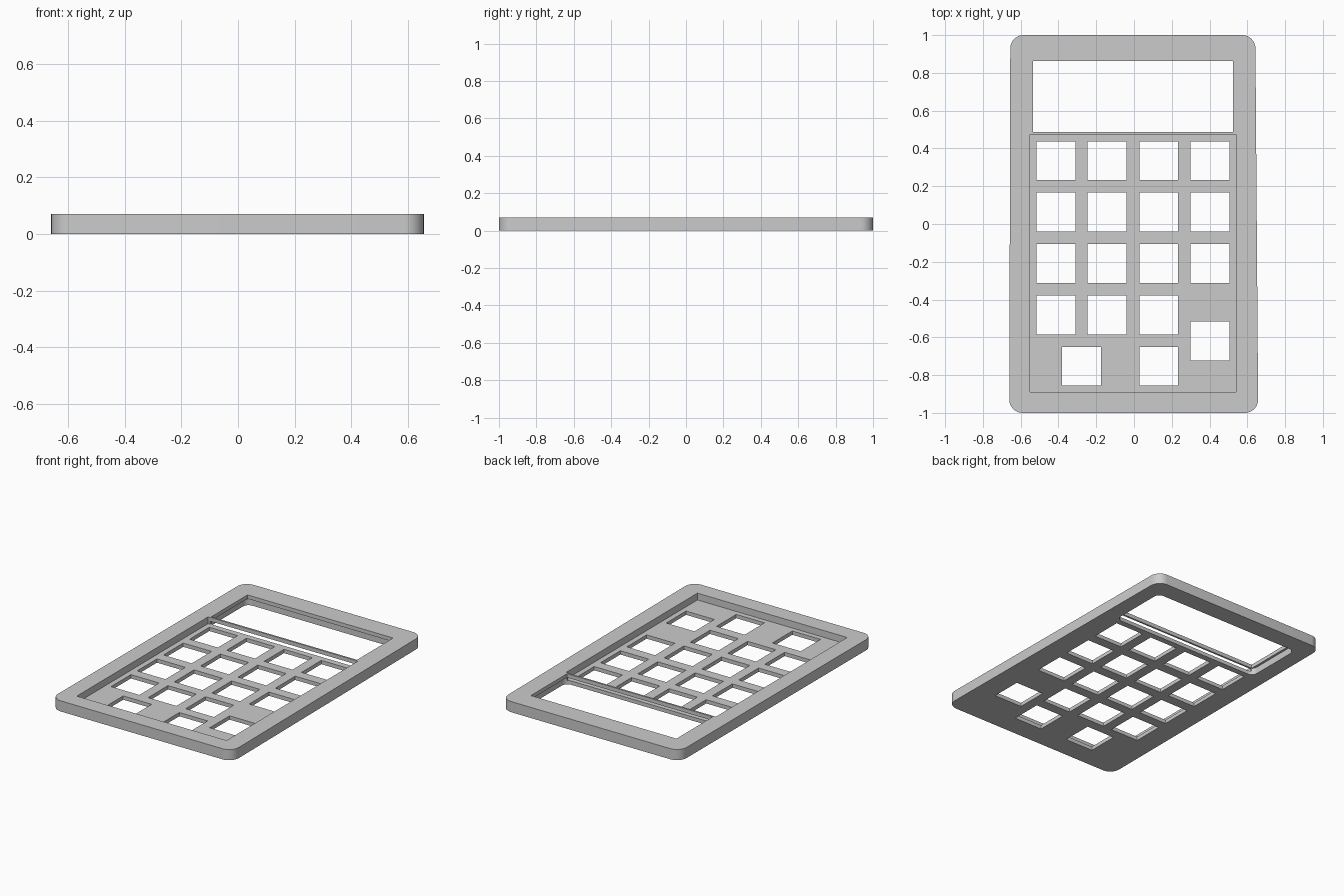
import bpy, bmesh, math

cube = bpy.data.objects.get("Cube")
if cube:
    bpy.data.objects.remove(cube)

TOP = 0.07       # full height
FLOOR = 0.025    # keypad plate thickness
RAIL = 0.045     # underside of the rail between screen and keypad


def rounded(corners, r, steps=8):
    """Outline of a near-rectangle, corners counter-clockwise from low left."""
    pts = []
    for i, (x, y) in enumerate(corners):
        sx = 1 if i in (0, 3) else -1
        sy = 1 if i < 2 else -1
        if r == 0:
            pts.append((x, y))
            continue
        for k in range(steps + 1):
            a = math.pi + (i + k / steps) * math.pi / 2
            pts.append((x + sx * r + r * math.cos(a), y + sy * r + r * math.sin(a)))
    return pts


def rect(x0, x1, y0, y1):
    return [(x0, y0), (x1, y0), (x1, y1), (x0, y1)]


def prisms(name, parts):
    """One object of extruded outlines: (points, z0, z1)."""
    bm = bmesh.new()
    for pts, z0, z1 in parts:
        low = [bm.verts.new((x, y, z0)) for x, y in pts]
        high = [bm.verts.new((x, y, z1)) for x, y in pts]
        bm.faces.new(low[::-1])
        bm.faces.new(high)
        n = len(pts)
        for i in range(n):
            j = (i + 1) % n
            bm.faces.new((low[i], low[j], high[j], high[i]))
    mesh = bpy.data.meshes.new(name)
    bm.to_mesh(mesh)
    bm.free()
    obj = bpy.data.objects.new(name, mesh)
    bpy.context.collection.objects.link(obj)
    return obj


# Faceplate body, very slightly wider at the bottom end
body = prisms("calculator_faceplate", [
    (rounded([(-0.66, -1), (0.657, -1), (0.643, 1), (-0.655, 1)], 0.07), 0, TOP)])

# Keypad pocket and screen opening, cut from the top
pockets = prisms("pocket_cutter", [
    (rect(-0.55, 0.54, -0.89, 0.475), FLOOR, 0.2),
    (rect(-0.535, 0.525, 0.487, 0.863), -0.1, 0.2)])

# Rounded screen recess from below, leaving a floating rail
recess = prisms("screen_recess_cutter", [
    (rounded(rect(-0.55, 0.54, 0.478, 0.878), 0.04), -0.1, RAIL)])
slot = prisms("rail_slot_cutter", [
    (rect(-0.535, 0.525, 0.46, 0.5), FLOOR, RAIL)])

# Key openings: a grid, plus three shifted keys at the bottom
S = 0.103
cols = [-0.412, -0.142, 0.131, 0.403]
rows = [0.335, 0.063, -0.21, -0.481]
keys = [(x, y) for x in cols for y in rows if (x, y) != (cols[3], rows[3])]
keys += [(cols[3], -0.62), (-0.277, -0.753), (cols[2], -0.753)]
holes = prisms("key_cutter", [
    (rect(x - S, x + S, y - S, y + S), -0.1, 0.06) for x, y in keys])

# Apply the cuts, then drop the cutters
cutters = [pockets, recess, slot, holes]
for c in cutters:
    m = body.modifiers.new(c.name, 'BOOLEAN')
    m.operation = 'DIFFERENCE'
    m.solver = 'EXACT'
    m.object = c
deps = bpy.context.evaluated_depsgraph_get()
cut = bpy.data.meshes.new_from_object(body.evaluated_get(deps))
body.modifiers.clear()
body.data = cut
for c in cutters:
    bpy.data.objects.remove(c)

# Plain grey plastic
mat = bpy.data.materials.new("grey_plastic")
mat.use_nodes = True
grey = (0.6, 0.6, 0.6, 1)
mat.diffuse_color = grey
mat.node_tree.nodes["Principled BSDF"].inputs["Base Color"].default_value = grey
body.data.materials.clear()
body.data.materials.append(mat)

bpy.ops.object.select_all(action='DESELECT')
body.select_set(True)
bpy.context.view_layer.objects.active = body
bpy.ops.object.shade_smooth_by_angle(angle=math.radians(30))
